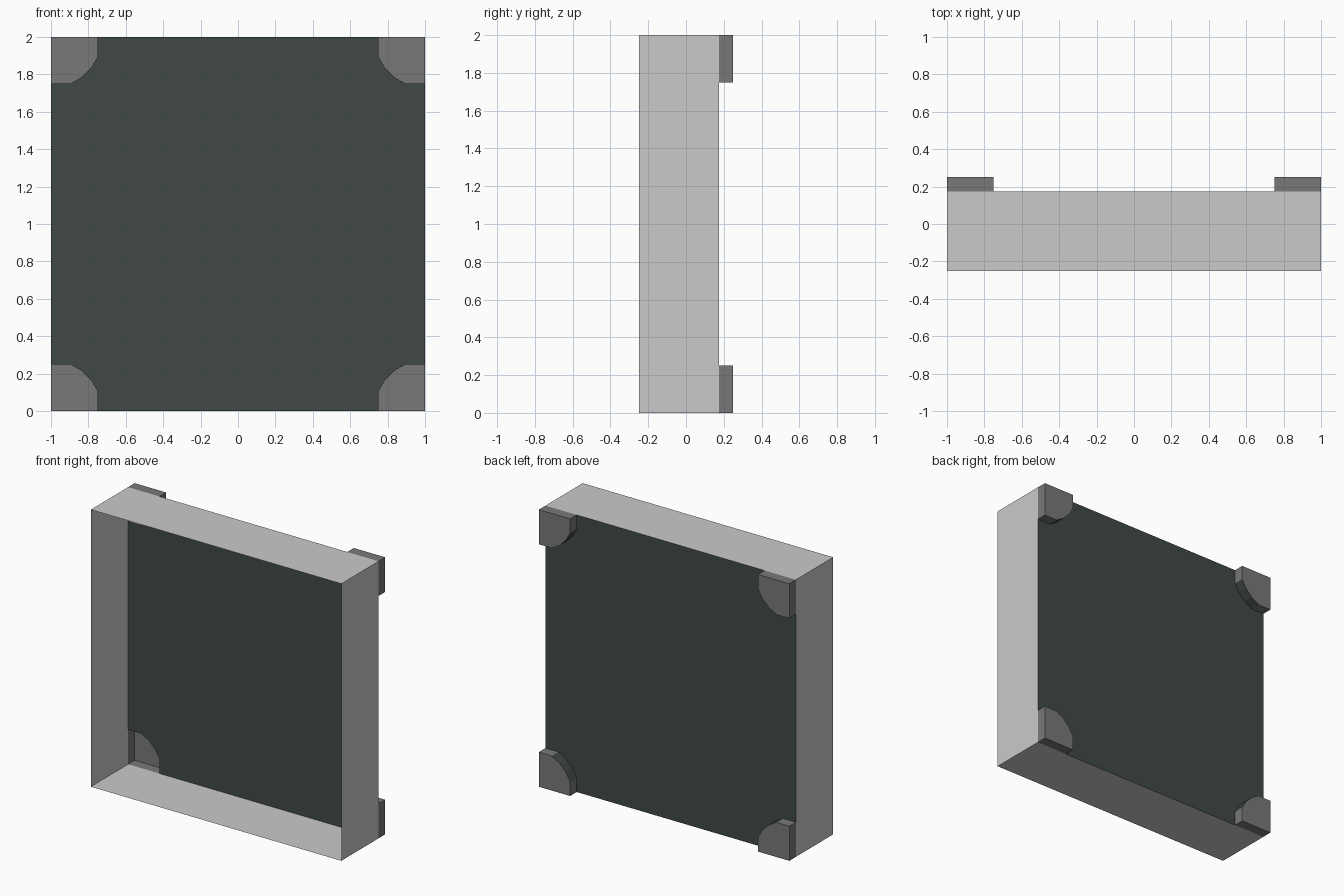
import bpy, bmesh, math

if "Cube" in bpy.data.objects:
    bpy.data.objects.remove(bpy.data.objects["Cube"])

Y_FRONT, Y_PANEL, Y_BACK = -0.25, 0.175, 0.25
S = 0.25  # corner pocket size


def material(name, rgb):
    m = bpy.data.materials.new(name)
    m.diffuse_color = (*rgb, 1)
    m.use_nodes = True
    m.node_tree.nodes["Principled BSDF"].inputs["Base Color"].default_value = m.diffuse_color
    return m


light = material("light grey", (0.59, 0.59, 0.59))
mid = material("mid grey", (0.19, 0.19, 0.19))
dark = material("dark green grey", (0.053, 0.068, 0.060))


def make(name, faces, mats, indices=None):
    bm = bmesh.new()
    for i, pts in enumerate(faces):
        f = bm.faces.new([bm.verts.new(p) for p in pts])
        f.material_index = indices[i] if indices else 0
    bmesh.ops.remove_doubles(bm, verts=bm.verts, dist=1e-5)
    me = bpy.data.meshes.new(name)
    bm.to_mesh(me)
    bm.free()
    for m in mats:
        me.materials.append(m)
    ob = bpy.data.objects.new(name, me)
    bpy.context.collection.objects.link(ob)
    return ob


def strip(pts, y0, y1):
    """Thin walls between consecutive (x, z) points."""
    return [[(a[0], y0, a[1]), (b[0], y0, b[1]), (b[0], y1, b[1]), (a[0], y1, a[1])]
            for a, b in zip(pts, pts[1:])]


# Rounded inner outline of a pocket, as offsets from the outer corner
R = S / math.cos(math.radians(22.5))
arc = [(0, S)] + [(R * math.cos(math.radians(a)), R * math.sin(math.radians(a)))
                  for a in (67.5, 52.5, 37.5, 22.5)] + [(S, 0)]
corners = [(-1, 0), (1, 0), (1, 2), (-1, 2)]


def corner_outline(cx, cz):
    sx, sz = -cx, (1 if cz == 0 else -1)
    pts = [(cx + sx * u, cz + sz * v) for u, v in arc]
    return pts if sx * sz > 0 else pts[::-1]


# Thin sheet frame around the sides
make("side_frame", strip([(x, z) for x, z in reversed(corners + corners[:1])],
                         Y_FRONT, Y_PANEL), [light])

# Panel with the four corners cut out
outline = [p for c in corners for p in corner_outline(*c)]
make("back_panel", [[(x, Y_PANEL, z) for x, z in reversed(outline)]], [dark])

# Hollow corner pockets, open to the front
for n, c in enumerate(corners):
    pts = corner_outline(*c)
    cap = [(x, Y_BACK, z) for x, z in [c] + pts]
    walls = strip([pts[-1], c, pts[0]], Y_PANEL, Y_BACK)
    inner = strip(pts, Y_PANEL, Y_BACK)
    idx = [0] * 3 + [0] + [1] * (len(inner) - 2) + [0]
    ob = make("corner_pocket_%d" % (n + 1), [cap] + walls + inner, [mid, dark], idx)
    bm = bmesh.new()
    bm.from_mesh(ob.data)
    bmesh.ops.recalc_face_normals(bm, faces=bm.faces)
    bm.to_mesh(ob.data)
    bm.free()
